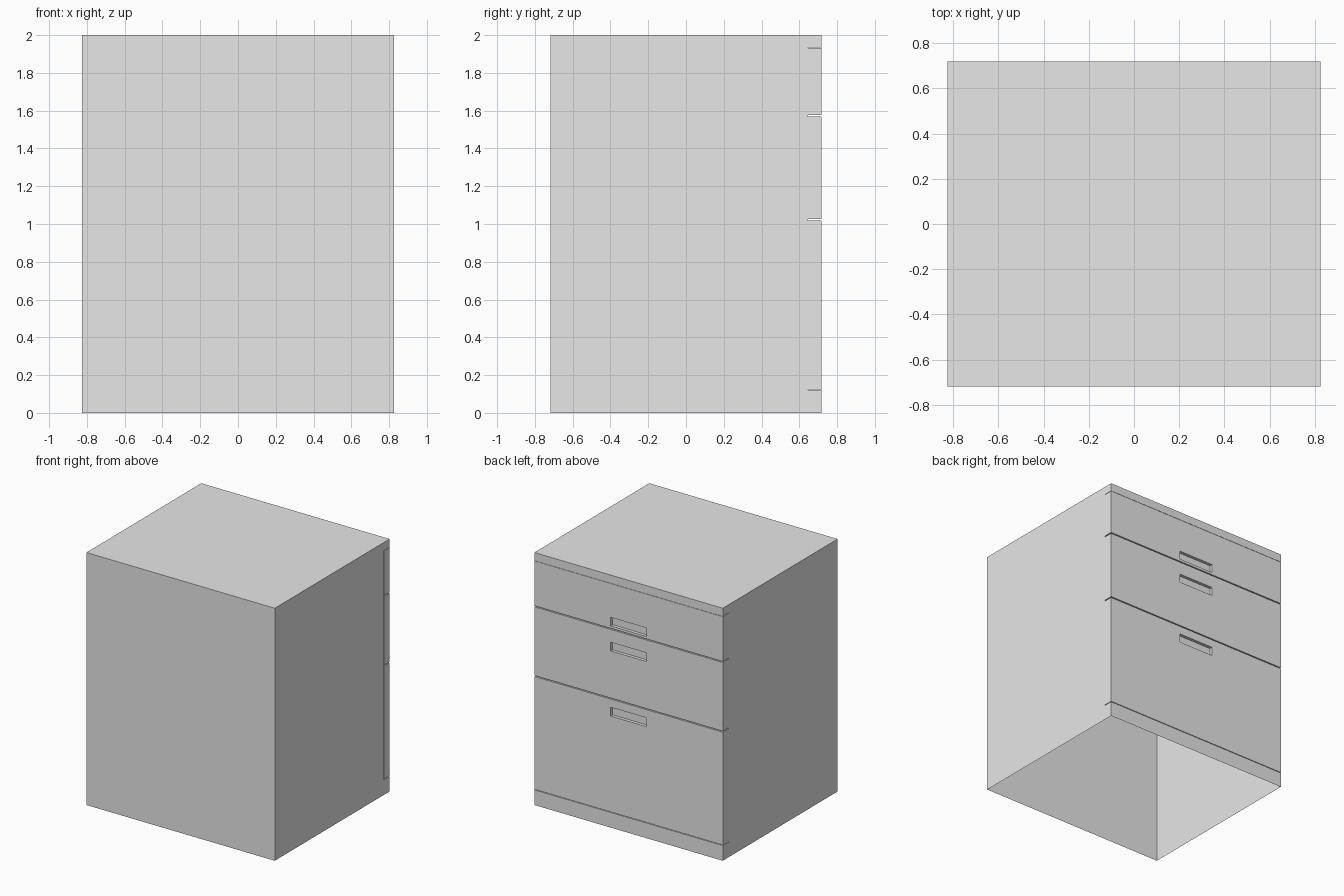
import bpy
import bmesh

cube = bpy.data.objects.get("Cube")
if cube:
    bpy.data.objects.remove(cube, do_unlink=True)

HALF_W, HALF_D, HEIGHT = 0.825, 0.718, 2.0
PANEL_BACK = 0.645

grey = bpy.data.materials.new("light_grey")
grey.use_nodes = True
grey.diffuse_color = (0.8, 0.8, 0.8, 1)
grey.node_tree.nodes["Principled BSDF"].inputs["Base Color"].default_value = grey.diffuse_color


def finish(name, bm):
    bmesh.ops.recalc_face_normals(bm, faces=bm.faces)
    mesh = bpy.data.meshes.new(name)
    bm.to_mesh(mesh)
    bm.free()
    mesh.materials.append(grey)
    obj = bpy.data.objects.new(name, mesh)
    bpy.context.collection.objects.link(obj)
    return obj


def cabinet_body():
    # Side profile (y, z) swept across the width, with a shallow bay for the drawers
    profile = [(HALF_D, 0), (HALF_D, 0.12), (PANEL_BACK, 0.12), (PANEL_BACK, 1.935),
               (HALF_D, 1.935), (HALF_D, HEIGHT), (-HALF_D, HEIGHT), (-HALF_D, 0)]
    bm = bmesh.new()
    sides = [[bm.verts.new((x, y, z)) for y, z in profile] for x in (-HALF_W, HALF_W)]
    for side in sides:
        bm.faces.new(side)
    # The underside is left open
    for i in range(len(profile) - 1):
        bm.faces.new((sides[0][i], sides[0][i + 1], sides[1][i + 1], sides[1][i]))
    finish("cabinet_body", bm)


def drawer_front(name, bottom, top, grip_bottom, grip_top):
    # Slab whose outer face is a grid with the middle cell pushed in as a finger grip
    xs = (-HALF_W, -0.157, 0.157, HALF_W)
    zs = (bottom, grip_bottom, grip_top, top)
    bm = bmesh.new()
    grid = [[bm.verts.new((x, HALF_D, z)) for z in zs] for x in xs]
    cells = {}
    for i in range(3):
        for j in range(3):
            cells[i, j] = bm.faces.new((grid[i][j], grid[i][j + 1],
                                        grid[i + 1][j + 1], grid[i + 1][j]))
    rim = [e for e in bm.edges if e.is_boundary]
    # Outer edges and back
    back_edges = [g for g in bmesh.ops.extrude_edge_only(bm, edges=rim)["geom"]]
    for v in back_edges:
        if isinstance(v, bmesh.types.BMVert):
            v.co.y = PANEL_BACK + 0.001
    bmesh.ops.holes_fill(bm, edges=[e for e in bm.edges if e.is_boundary], sides=0)
    # Finger grip recess
    pocket = bmesh.ops.extrude_discrete_faces(bm, faces=[cells[1, 1]])["faces"][0]
    for v in pocket.verts:
        v.co.y -= 0.025
    bmesh.ops.remove_doubles(bm, verts=bm.verts, dist=0.0001)
    finish(name, bm)


cabinet_body()
drawer_front("top_drawer", 1.578, 1.933, 1.597, 1.665)
drawer_front("middle_drawer", 1.026, 1.570, 1.399, 1.468)
drawer_front("bottom_drawer", 0.125, 1.018, 0.883, 0.953)
